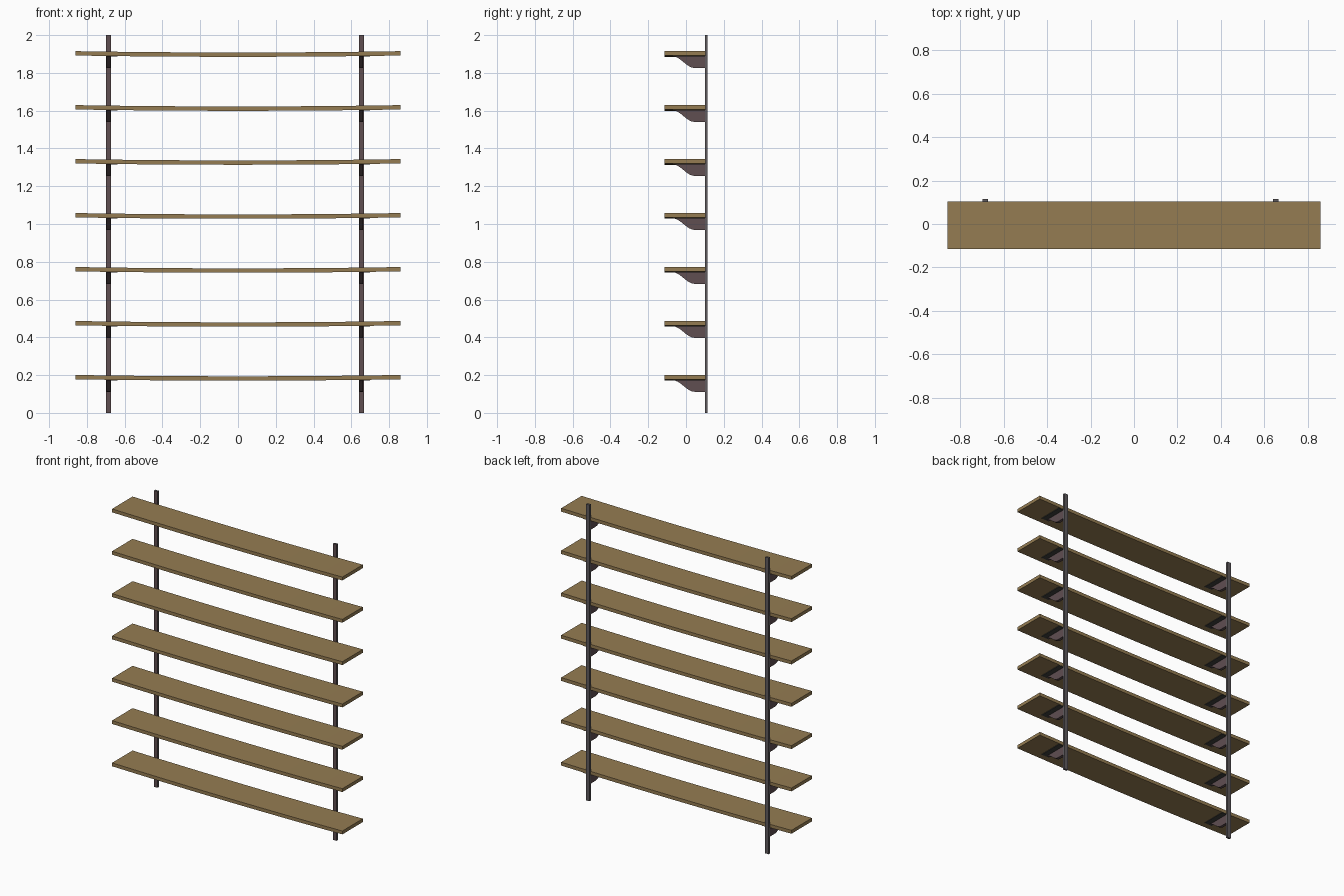
import bpy, bmesh, math

if "Cube" in bpy.data.objects:
    bpy.data.objects.remove(bpy.data.objects["Cube"])

def material(name, rgb):
    m = bpy.data.materials.new(name)
    m.diffuse_color = (*rgb, 1)
    m.use_nodes = True
    m.node_tree.nodes["Principled BSDF"].inputs["Base Color"].default_value = m.diffuse_color
    return m

WOOD = material("wood brown", (0.300, 0.203, 0.085))
METAL = material("plum metal", (0.115, 0.077, 0.083))
GREY = material("grey metal", (0.115, 0.105, 0.112))
DARK = material("dark metal", (0.050, 0.052, 0.048))

def finish(name, bm, mats):
    bmesh.ops.recalc_face_normals(bm, faces=bm.faces)
    me = bpy.data.meshes.new(name)
    bm.to_mesh(me)
    bm.free()
    for m in mats:
        me.materials.append(m)
    ob = bpy.data.objects.new(name, me)
    bpy.context.collection.objects.link(ob)
    return ob

def box(name, lo, hi, mats):
    bm = bmesh.new()
    bmesh.ops.create_cube(bm, size=1)
    for v in bm.verts:
        v.co = [(a + b) / 2 + c * (b - a) for a, b, c in zip(lo, hi, v.co)]
    return finish(name, bm, mats)

def prism(name, outline, axis, a, b, mats):
    """Extrude a closed 2D outline along x (outline in yz) or y (outline in xz)."""
    bm = bmesh.new()
    place = (lambda p, t: (t, p[0], p[1])) if axis == 'x' else (lambda p, t: (p[0], t, p[1]))
    ra = [bm.verts.new(place(p, a)) for p in outline]
    rb = [bm.verts.new(place(p, b)) for p in outline]
    bm.faces.new(ra)
    bm.faces.new(rb)
    n = len(outline)
    for i in range(n):
        j = (i + 1) % n
        bm.faces.new((ra[i], ra[j], rb[j], rb[i]))
    return finish(name, bm, mats)

POSTS = (-0.685, 0.653)
HALF, THICK, SAG = 0.86, 0.023, 0.007
FRONT, BACK = -0.115, 0.103

# Two upright wall rails, front face plum and the rest grey
for px in POSTS:
    post = box("wall_rail", (px - 0.013, 0.101, 0), (px + 0.013, 0.115, 2), [GREY, METAL])
    for f in post.data.polygons:
        f.material_index = 1 if f.normal.y < -0.5 else 0

for i in range(7):
    top = 1.915 - i * 2 / 7

    # Board that sags slightly in the middle
    xs = [-HALF + 2 * HALF * k / 12 for k in range(13)]
    sag = [top - SAG * (1 - (x / HALF) ** 2) for x in xs]
    outline = list(zip(xs, sag)) + [(x, z - THICK) for x, z in reversed(list(zip(xs, sag)))]
    prism("shelf_board", outline, 'y', FRONT, BACK, [WOOD])

    # Bracket: S-curved web with a thin flange under the board
    zt, zb = top - THICK - 0.001, top - 0.089
    curve = []
    for k in range(9):
        t = k / 8
        curve.append((-0.07 + 0.115 * t, zt - 0.004 - (zt - 0.004 - zb) * (1 - math.cos(math.pi * t)) / 2))
    web = [(-0.07, zt)] + curve + [(0.102, zb), (0.102, zt)]
    for px in POSTS:
        prism("bracket_web", web, 'x', px - 0.010, px + 0.010, [METAL])
        box("bracket_flange", (px - 0.012, -0.07, zt - 0.005), (px + 0.046, 0.101, zt), [DARK])
